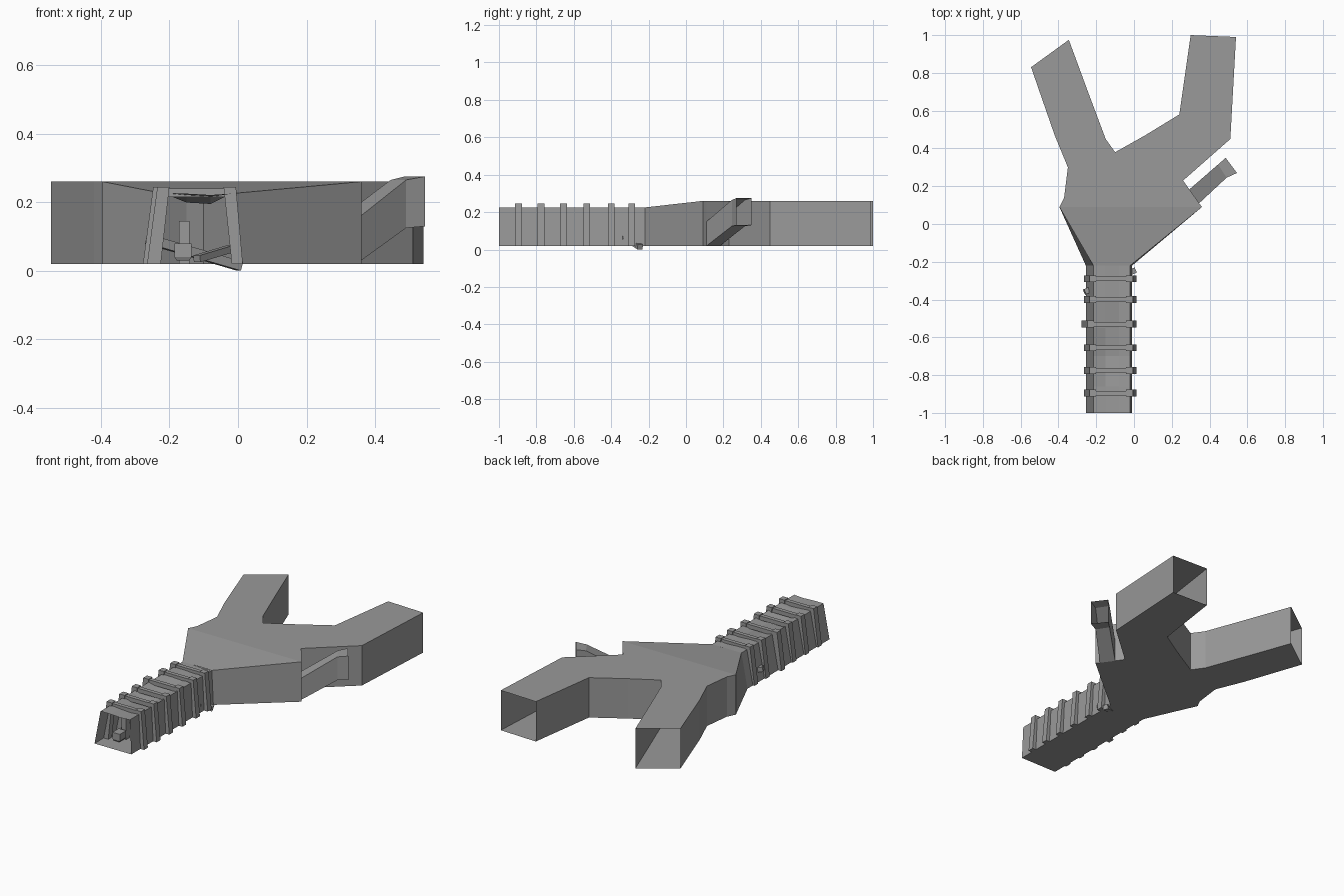
import bpy, bmesh, math
from mathutils import Vector

if "Cube" in bpy.data.objects:
    bpy.data.objects.remove(bpy.data.objects["Cube"])

rock = bpy.data.materials.new("stone_grey")
rock.diffuse_color = (0.32, 0.32, 0.32, 1)
rock.use_nodes = True
rock.node_tree.nodes["Principled BSDF"].inputs["Base Color"].default_value = rock.diffuse_color


def make(name, verts, faces):
    me = bpy.data.meshes.new(name)
    bm = bmesh.new()
    vs = [bm.verts.new(v) for v in verts]
    for f in faces:
        bm.faces.new([vs[i] for i in f])
    bmesh.ops.remove_doubles(bm, verts=bm.verts, dist=1e-5)
    bmesh.ops.recalc_face_normals(bm, faces=bm.faces)
    bm.to_mesh(me)
    bm.free()
    me.materials.append(rock)
    ob = bpy.data.objects.new(name, me)
    bpy.context.collection.objects.link(ob)
    return ob


def tube(name, rings, caps=False):
    """Skin a list of equal-length rings; ends stay open unless capped."""
    n = len(rings[0])
    verts = [v for r in rings for v in r]
    faces = [(k * n + i, k * n + (i + 1) % n, (k + 1) * n + (i + 1) % n, (k + 1) * n + i)
             for k in range(len(rings) - 1) for i in range(n)]
    if caps:
        faces += [tuple(range(n)), tuple(range(len(verts) - n, len(verts)))]
    return make(name, verts, faces)


def rect(x0, x1, y0, y1, z):
    return [(x0, y0, z), (x1, y0, z), (x1, y1, z), (x0, y1, z)]


def beam(name, a, b, w, h):
    """Square timber between two points."""
    a, b = Vector(a), Vector(b)
    d = (b - a).normalized()
    s = d.cross(Vector((0, 0, 1))).normalized() * w / 2
    u = s.cross(d).normalized() * h / 2
    return tube(name, [[p + s + u, p - s + u, p - s - u, p + s - u] for p in (a, b)], True)


FLOOR, ROOF, NECK = 0.02, 0.26, 0.225

# cavern with two open branches: outline runs counter-clockwise from the neck
outline = [(-0.01, -0.22), (0.36, 0.09), (0.345, 0.11), (0.293, 0.183), (0.26, 0.23),
           (0.51, 0.45), (0.54, 0.99), (0.30, 1.0), (0.24, 0.58), (0.06, 0.47),
           (-0.10, 0.38), (-0.15, 0.45), (-0.24, 0.69), (-0.345, 0.975), (-0.545, 0.83),
           (-0.42, 0.47), (-0.35, 0.30), (-0.37, 0.14), (-0.395, 0.09), (-0.255, -0.22)]
n = len(outline)
top = [(x, y, ROOF) for x, y in outline]
top[0], top[-1] = (-0.02, -0.22, NECK), (-0.215, -0.22, NECK)
verts = [(x, y, FLOOR) for x, y in outline] + top
openings = {2, 6, 13, n - 1}          # chute, two branch mouths, neck
faces = [(i, i + 1, n + i + 1, n + i) for i in range(n) if i not in openings]
faces += [tuple(range(n))[::-1], (n, n + 1, 2 * n - 2, 2 * n - 1),
          tuple(range(n + 1, 2 * n - 1))]
# wall above the chute opening
verts += [(*outline[2], 0.15), (*outline[3], 0.15)]
faces.append((2 * n, 2 * n + 1, n + 3, n + 2))
make("cavern", verts, faces)

# entrance corridor with a sagging roof
tube("corridor", [[(-0.255, y, FLOOR), (-0.01, y, FLOOR), (-0.02, y, NECK),
                   (-0.08, y, m), (-0.15, y, m + 0.004), (-0.215, y, NECK)]
                  for y, m in ((-1, 0.221), (-0.86, 0.215), (-0.7, 0.195),
                               (-0.55, 0.205), (-0.4, 0.221), (-0.22, 0.221))])

# rising side chute, open at both ends
tube("side_chute", [[(*a, z0), (*b, z0), (*b, z1), (*a, z1)] for a, b, z0, z1 in (
    ((0.345, 0.11), (0.293, 0.183), 0.02, 0.15),
    ((0.49, 0.245), (0.445, 0.315), 0.125, 0.265),
    ((0.545, 0.27), (0.485, 0.35), 0.13, 0.275))])

# timber support frames
for y, dx in ((-0.895, 0), (-0.775, 0), (-0.655, 0), (-0.53, -0.012), (-0.40, 0), (-0.29, 0)):
    a, b = y - 0.018, y + 0.018
    tube("left_post", [rect(-0.265 + dx, -0.225 + dx, a, b, FLOOR),
                       rect(-0.235 + dx, -0.200 + dx, a, b, 0.245)], True)
    tube("right_post", [rect(-0.018, 0.014, a, b, FLOOR),
                        rect(-0.042, -0.006, a, b, 0.245)], True)
    tube("cross_beam", [rect(-0.23, -0.02, y - 0.012, y + 0.012, z)
                        for z in (0.215, 0.24)], True)

# fallen planks and debris on the corridor floor
beam("fallen_plank", (-0.262, -0.36, 0.092), (0.006, -0.245, 0.0135), 0.03, 0.027)
beam("broken_plank", (-0.12, -0.45, 0.035), (-0.02, -0.33, 0.065), 0.025, 0.02)
tube("crate", [rect(-0.178, -0.142, -0.925, -0.875, 0.03),
               rect(-0.185, -0.135, -0.93, -0.87, 0.04),
               rect(-0.185, -0.135, -0.93, -0.87, 0.08)], True)
tube("short_post", [rect(-0.172, -0.142, -0.86, -0.83, z) for z in (FLOOR, 0.145)], True)
